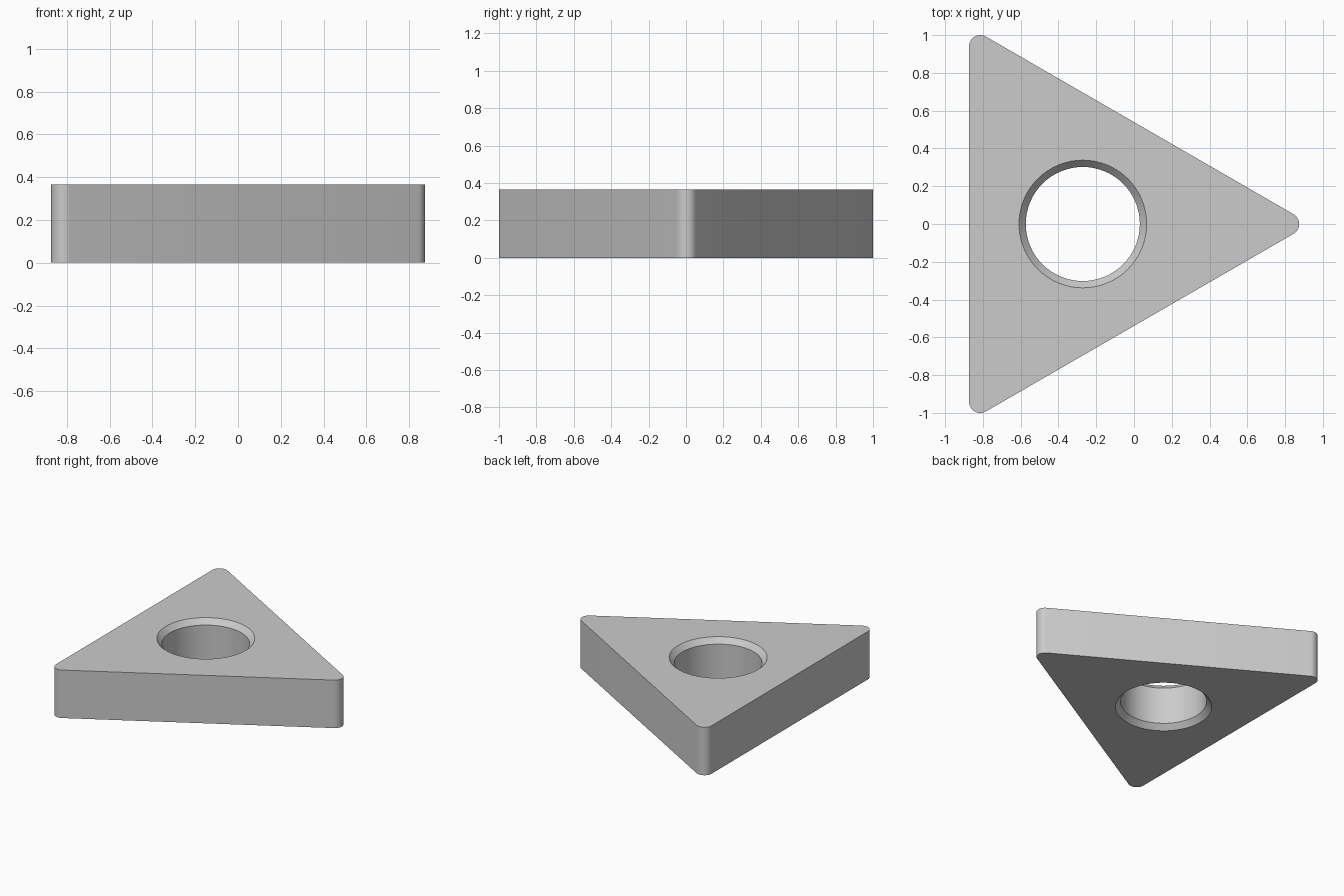
import bpy, bmesh
from math import sin, cos, pi, radians, sqrt

if "Cube" in bpy.data.objects:
    bpy.data.objects.remove(bpy.data.objects["Cube"])

H = 0.365                        # thickness
R = 0.06                         # corner radius
REACH = (1 - R) / (sqrt(3) / 2)  # centroid to corner-arc centre
CX = -0.271                      # centroid x
HOLE, CHAMFER, DEPTH = 0.302, 0.036, 0.04


def bridge(bm, a, b):
    n = len(a)
    for i in range(n):
        j = (i + 1) % n
        bm.faces.new((a[i], a[j], b[j], b[i]))


def solid(name, rings):
    """Closed solid skinned through rings of (x, y, z) points."""
    bm = bmesh.new()
    loops = [[bm.verts.new(p) for p in ring] for ring in rings]
    for a, b in zip(loops, loops[1:]):
        bridge(bm, a, b)
    bm.faces.new(loops[0][::-1])
    bm.faces.new(loops[-1])
    bmesh.ops.recalc_face_normals(bm, faces=bm.faces)
    me = bpy.data.meshes.new(name)
    bm.to_mesh(me)
    bm.free()
    ob = bpy.data.objects.new(name, me)
    bpy.context.collection.objects.link(ob)
    return ob


# Rounded triangular plate
outline = []
for k in range(3):
    mid = k * 2 * pi / 3
    for i in range(13):
        a = mid - pi / 3 + i * (2 * pi / 3) / 12
        outline.append((CX + REACH * cos(mid) + R * cos(a),
                        REACH * sin(mid) + R * sin(a)))
plate = solid("triangular_insert", [[(x, y, z) for x, y in outline] for z in (0, H)])

# Through-hole cutter, flared so both rims are chamfered
wide = HOLE + 2 * CHAMFER
profile = [(wide, -DEPTH), (HOLE, DEPTH), (HOLE, H - DEPTH), (wide, H + DEPTH)]
cutter = solid("hole_cutter", [[(CX + r * cos(i * pi / 32), r * sin(i * pi / 32), z)
                                for i in range(64)] for r, z in profile])
cutter.hide_render = True

cut = plate.modifiers.new("hole", 'BOOLEAN')
cut.operation = 'DIFFERENCE'
cut.solver = 'EXACT'
cut.object = cutter

bpy.context.view_layer.objects.active = plate
bpy.ops.object.select_all(action='DESELECT')
plate.select_set(True)
bpy.ops.object.modifier_apply(modifier=cut.name)
bpy.data.objects.remove(cutter)
bpy.ops.object.shade_smooth_by_angle(angle=radians(25))
